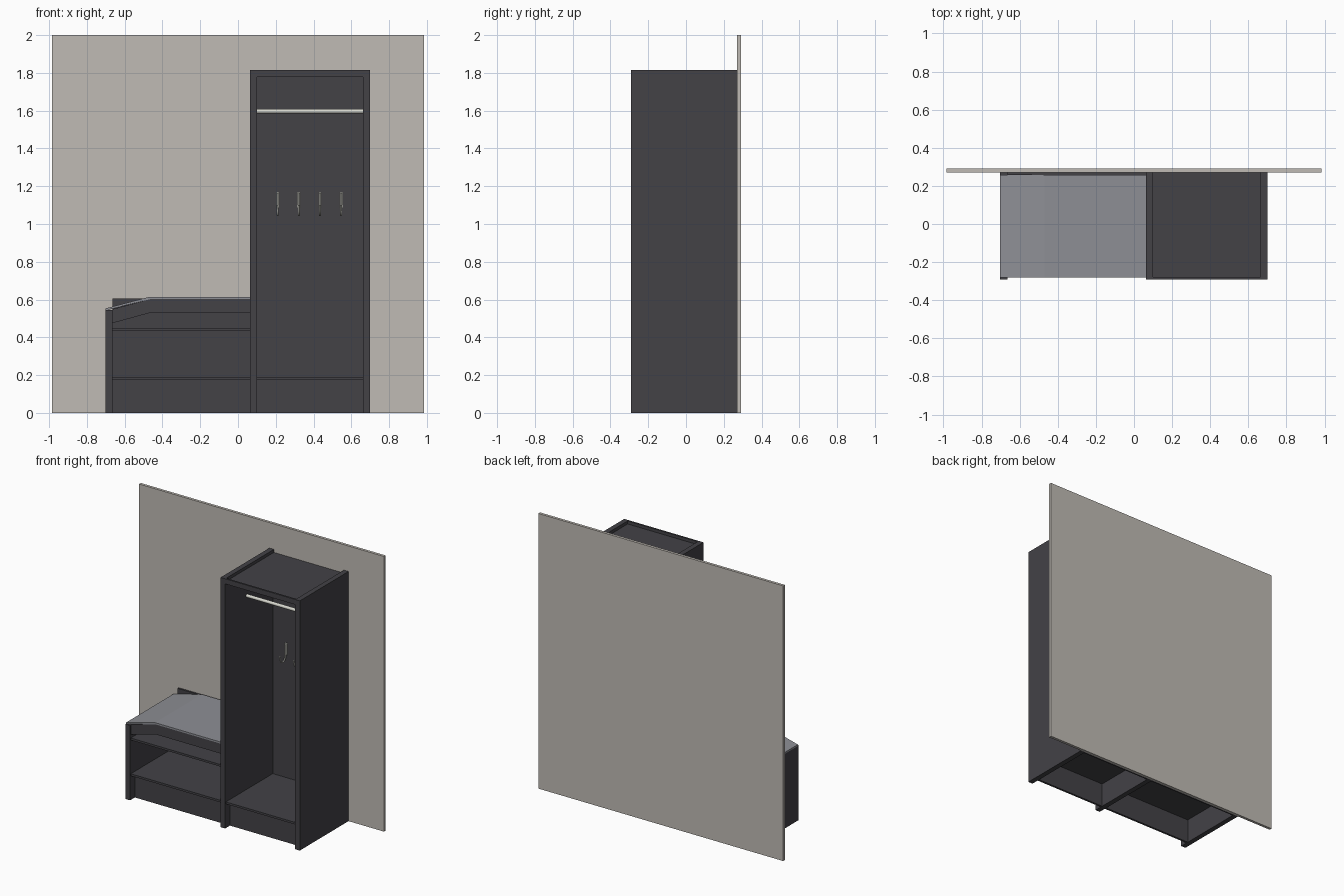
import bpy
import bmesh
import math

cube = bpy.data.objects.get("Cube")
if cube:
    bpy.data.objects.remove(cube, do_unlink=True)


def material(name, rgb):
    mat = bpy.data.materials.new(name)
    mat.use_nodes = True
    colour = (*rgb, 1)
    mat.diffuse_color = colour
    mat.node_tree.nodes["Principled BSDF"].inputs["Base Color"].default_value = colour
    return mat


DARK = material("dark wood", (0.056, 0.054, 0.062))
WALL = material("wall beige", (0.53, 0.50, 0.46))
SEAT = material("seat grey", (0.27, 0.275, 0.30))
METAL = material("pale metal", (0.68, 0.68, 0.62))


def finish(name, bm, mat):
    bmesh.ops.recalc_face_normals(bm, faces=bm.faces[:])
    mesh = bpy.data.meshes.new(name)
    bm.to_mesh(mesh)
    bm.free()
    mesh.materials.append(mat)
    obj = bpy.data.objects.new(name, mesh)
    bpy.context.collection.objects.link(obj)
    return obj


def prism(name, outline, y0, y1, mat):
    """Extrude an x-z outline from y0 to y1."""
    bm = bmesh.new()
    face = bm.faces.new([bm.verts.new((x, y0, z)) for x, z in outline])
    new = bmesh.ops.extrude_face_region(bm, geom=[face])["geom"]
    verts = [v for v in new if isinstance(v, bmesh.types.BMVert)]
    bmesh.ops.translate(bm, verts=verts, vec=(0, y1 - y0, 0))
    return finish(name, bm, mat)


def box(name, xs, ys, zs, mat):
    (x0, x1), (z0, z1) = xs, zs
    return prism(name, [(x0, z0), (x1, z0), (x1, z1), (x0, z1)], *ys, mat)


FRONT, INSET, BACK, REAR = -0.29, -0.282, 0.257, 0.27
FULL = (FRONT, REAR)
TALL = (0.1, 0.663)
LOW = (-0.665, 0.063)

# Wall behind the furniture
box("wall_panel", (-0.985, 0.985), (REAR, 0.29), (0, 2), WALL)

# Upright side panels
box("wardrobe_right_side", (LOW[1], TALL[0]), FULL, (0, 1.815), DARK)
box("wardrobe_left_side", (TALL[1], 0.7), FULL, (0, 1.815), DARK)
box("bench_side", (-0.702, LOW[0]), FULL, (0, 0.545), DARK)

# Wardrobe top with its front rail
box("wardrobe_top", TALL, (INSET, REAR), (1.778, 1.793), DARK)
box("wardrobe_top_rail", TALL, (FRONT, INSET + 0.005), (1.778, 1.815), DARK)

# Back, base shelf and recessed plinth of each bay
for bay, xs, top in (("wardrobe", TALL, 1.778), ("bench", LOW, 0.605)):
    box(bay + "_back", xs, (BACK, REAR), (0, top), DARK)
    box(bay + "_base_shelf", xs, (INSET, BACK), (0.175, 0.19), DARK)
    box(bay + "_plinth", xs, (-0.235, -0.22), (0, 0.175), DARK)

# Bench shelf, sloping apron and seat
box("bench_upper_shelf", LOW, (INSET, BACK), (0.435, 0.45), DARK)
prism("bench_apron",
      [(-0.665, 0.475), (-0.465, 0.53), (0.063, 0.53),
       (0.063, 0.602), (-0.465, 0.602), (-0.665, 0.549)],
      INSET, INSET + 0.02, DARK)
prism("bench_seat",
      [(-0.702, 0.542), (-0.465, 0.602), (0.063, 0.602),
       (0.063, 0.614), (-0.47, 0.614), (-0.702, 0.553)],
      INSET, BACK, SEAT)


def tube(name, points, radius, mat):
    """Round bar swept along a path."""
    curve = bpy.data.curves.new(name, "CURVE")
    curve.dimensions = "3D"
    curve.bevel_depth = radius
    curve.bevel_resolution = 3
    curve.use_fill_caps = True
    spline = curve.splines.new("POLY")
    spline.points.add(len(points) - 1)
    for p, co in zip(spline.points, points):
        p.co = (*co, 1)
        spline.use_smooth = True
    curve.materials.append(mat)
    obj = bpy.data.objects.new(name, curve)
    bpy.context.collection.objects.link(obj)
    return obj


# Hanging rail
tube("hanging_rail", [(TALL[0], -0.04, 1.597), (TALL[1], -0.04, 1.597)], 0.012, METAL)

# Coat hooks: mounting plate and upturned bar
for i in range(4):
    x = 0.21 + i * 0.112
    box(f"hook_plate_{i + 1}", (x - 0.009, x + 0.009), (0.249, BACK), (1.085, 1.17), METAL)
    path = [(x, 0.244, 1.165), (x, 0.244, 1.08)]
    for step in range(1, 9):
        a = math.pi * step / 8
        path.append((x, 0.214 + 0.03 * math.cos(a), 1.08 - 0.034 * math.sin(a)))
    path.append((x, 0.18, 1.1))
    tube(f"hook_bar_{i + 1}", path, 0.005, METAL)
